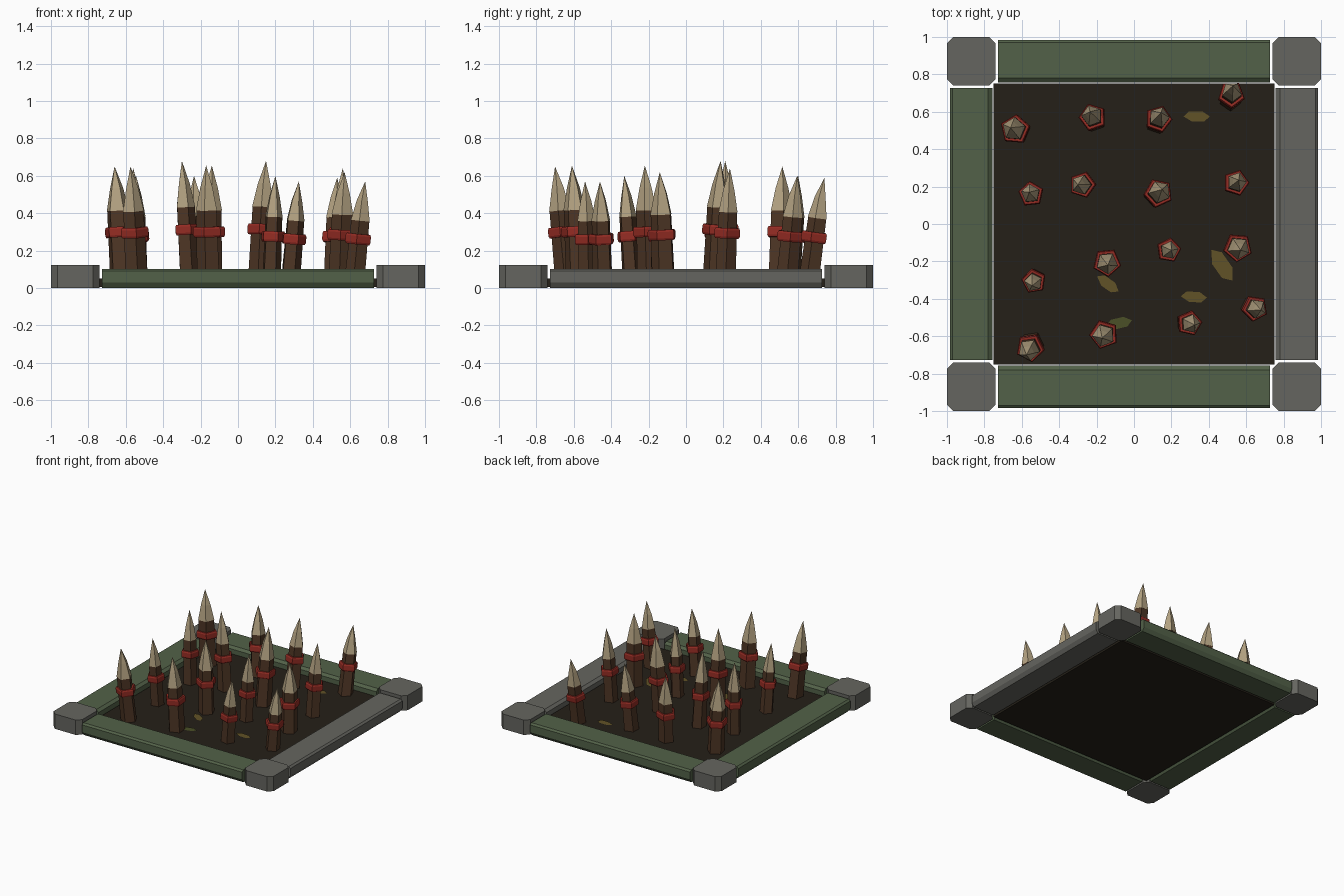
import bpy, math, random
from mathutils import Vector

if "Cube" in bpy.data.objects:
    bpy.data.objects.remove(bpy.data.objects["Cube"])

random.seed(4)


def material(name, rgb):
    m = bpy.data.materials.new(name)
    m.diffuse_color = (*rgb, 1)
    m.use_nodes = True
    m.node_tree.nodes["Principled BSDF"].inputs["Base Color"].default_value = m.diffuse_color
    return m


STONE = material("stone", (0.13, 0.13, 0.115))
MOSS = material("mossy_stone", (0.085, 0.12, 0.065))
DIRT = material("dirt", (0.018, 0.014, 0.009))
WOOD = material("wood", (0.075, 0.036, 0.018))
CLOTH = material("red_cloth", (0.30, 0.025, 0.017))
BONE = material("bone", (0.45, 0.36, 0.22))
LEAF = material("dry_leaf", (0.12, 0.085, 0.02))
GREEN = material("green_leaf", (0.07, 0.08, 0.02))


def make(name, verts, faces, mat):
    me = bpy.data.meshes.new(name)
    me.from_pydata(verts, [], faces)
    me.materials.append(mat)
    ob = bpy.data.objects.new(name, me)
    bpy.context.collection.objects.link(ob)
    return ob


def loft(name, rings, mat, apex=None):
    """Skin a list of equal rings; close with caps or an apex point."""
    n = len(rings[0])
    verts = [v for r in rings for v in r]
    faces = [tuple(range(n))[::-1]]
    for k in range(len(rings) - 1):
        for i in range(n):
            j = (i + 1) % n
            faces.append((k*n + i, k*n + j, k*n + n + j, k*n + n + i))
    top = (len(rings) - 1) * n
    if apex is not None:
        verts.append(apex)
        faces += [(top + i, top + (i + 1) % n, len(verts) - 1) for i in range(n)]
    else:
        faces.append(tuple(range(top, top + n)))
    return make(name, verts, faces, mat)


# Dirt bed of the pit
square = [(-.75, -.75), (.75, -.75), (.75, .75), (-.75, .75)]
loft("pit_floor", [[(x, y, z) for x, y in square] for z in (0.005, 0.05)], DIRT)

# Bevelled kerb beams on the four sides: cross-section is (distance out, height)
section = [(.775, 0), (.965, 0), (.985, .03), (.985, .09),
           (.97, .103), (.78, .103), (.757, .085), (.757, .025)]
for name, deg, mat in (("front", 0, MOSS), ("right", 90, STONE),
                       ("back", 180, MOSS), ("left", 270, MOSS)):
    ca, sa = math.cos(math.radians(deg)), math.sin(math.radians(deg))
    rings = [[(t*ca + d*sa, t*sa - d*ca, z) for d, z in section]
             for t in (-.727, .727)]
    loft(name + "_kerb", rings, mat)

# Chamfered corner blocks
h, c = .13, .035
octagon = [(-h + c, -h), (h - c, -h), (h, -h + c), (h, h - c),
           (h - c, h), (-h + c, h), (-h, h - c), (-h, -h + c)]
for sx in (-1, 1):
    for sy in (-1, 1):
        loft("corner_block", [[(sx*.87 + x, sy*.87 + y, z) for x, y in octagon]
                              for z in (0, .122)], STONE)


def ring(center, axis, r, phase, n=5):
    q = Vector((0, 0, 1)).rotation_difference(axis)
    return [center + q @ Vector((r*math.cos(phase + i*math.tau/n),
                                 r*math.sin(phase + i*math.tau/n), 0))
            for i in range(n)]


def stake(bx, by, tx, ty, tz, r):
    """Wooden shaft, red binding and bent bone point."""
    ph = random.uniform(0, math.tau)
    d = Vector((tx - bx, ty - by, 0))
    band = Vector((bx, by, .46*tz))
    base = Vector((bx, by, .03)) - d*.6
    top = band + d*.35 + Vector((0, 0, .19*tz))
    mid = band + d*.6 + Vector((0, 0, .36*tz))
    axis = (top - base).normalized()
    r_top = ring(top, axis, r*.95, ph)
    loft("stake_shaft", [ring(base, axis, r*1.06, ph), r_top], WOOD)
    w = .028
    loft("stake_binding", [ring(band - axis*w, axis, r + .012, ph),
                           ring(band - axis*w*.6, axis, r + .018, ph),
                           ring(band + axis*w*.6, axis, r + .018, ph),
                           ring(band + axis*w, axis, r + .012, ph)], CLOTH)
    loft("stake_point", [ring(top - axis*.01, axis, r*.99, ph),
                         ring(mid, axis, r*.58, ph)], BONE,
         Vector((tx, ty, tz)))


# band x, band y, tip x, tip y, tip height, radius
for s in [(-.635, .505, -.66, .515, .65, .064), (-.22, .57, -.235, .60, .60, .058),
          (.13, .56, .145, .595, .60, .057), (.52, .69, .53, .74, .59, .056),
          (-.55, .16, -.56, .17, .64, .052), (-.275, .21, -.30, .21, .68, .055),
          (.13, .165, .15, .185, .68, .062), (.545, .22, .56, .235, .64, .054),
          (-.145, -.205, -.14, -.22, .655, .060), (.185, -.14, .20, -.14, .60, .050),
          (.555, -.125, .57, -.14, .62, .062), (-.535, -.305, -.545, -.33, .60, .050),
          (-.555, -.66, -.575, -.70, .65, .060), (-.16, -.59, -.17, -.61, .655, .062),
          (.295, -.53, .325, -.54, .57, .052), (.645, -.45, .68, -.46, .57, .054)]:
    stake(*s)

# Fallen leaves lying on the dirt: x, y, length, width, angle
shape = [(-.5, -.1), (-.15, -.5), (.3, -.4), (.5, .1), (.2, .5), (-.3, .4)]
for x, y, ln, wd, deg, mat in [(.335, .575, .14, .06, -5, LEAF),
                               (-.14, -.32, .14, .06, -40, LEAF),
                               (.47, -.22, .20, .085, -60, LEAF),
                               (.32, -.39, .14, .06, -8, LEAF),
                               (-.08, -.53, .14, .06, 8, GREEN)]:
    leaf = make("fallen_leaf", [(u*ln, v*wd, 0) for u, v in shape],
                [tuple(range(6))], mat)
    leaf.location = (x, y, .056)
    leaf.rotation_euler.z = math.radians(deg)
